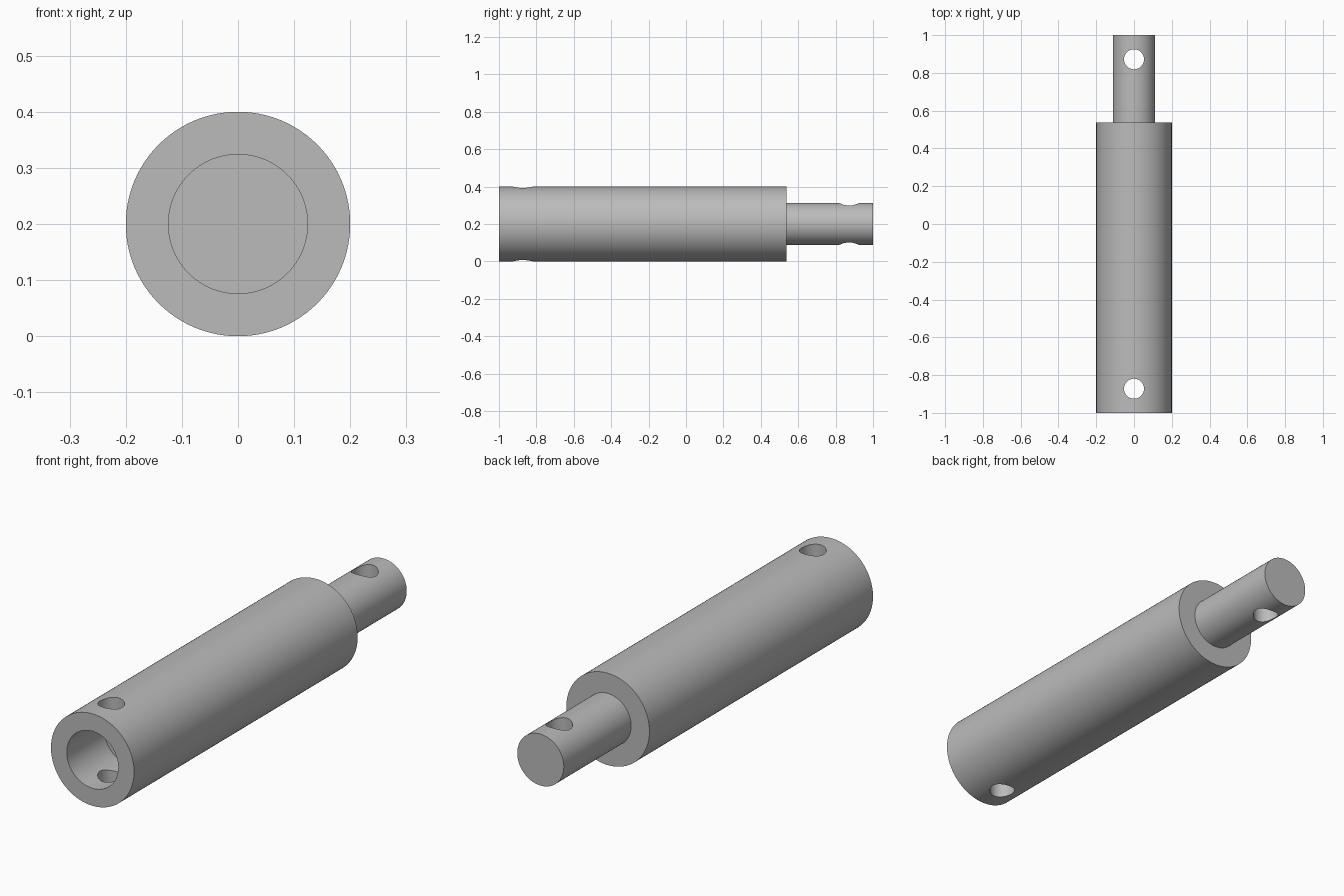
import bpy, bmesh, math
from mathutils import Vector, Matrix

cube = bpy.data.objects.get("Cube")
if cube:
    bpy.data.objects.remove(cube, do_unlink=True)

AXIS_Z = 0.2
BODY_R, STUB_R, BORE_R, PIN_R = 0.2, 0.112, 0.124, 0.053
SHOULDER_Y, BORE_END_Y, PIN_Y = 0.537, -0.742, 0.872

steel = bpy.data.materials.new("grey steel")
steel.use_nodes = True
grey = (0.5, 0.5, 0.5, 1)
steel.diffuse_color = grey
steel.node_tree.nodes["Principled BSDF"].inputs["Base Color"].default_value = grey


def add_object(name, bm):
    mesh = bpy.data.meshes.new(name)
    bmesh.ops.recalc_face_normals(bm, faces=bm.faces)
    bm.to_mesh(mesh)
    bm.free()
    mesh.materials.append(steel)
    obj = bpy.data.objects.new(name, mesh)
    bpy.context.collection.objects.link(obj)
    return obj


def lathe(name, profile, steps=96):
    """Turn a (radius, y) profile around the long axis."""
    bm = bmesh.new()
    verts = [bm.verts.new((r, y, AXIS_Z)) for r, y in profile]
    edges = [bm.edges.new(pair) for pair in zip(verts, verts[1:])]
    bmesh.ops.spin(bm, geom=verts + edges, cent=(0, 0, AXIS_Z), axis=(0, 1, 0),
                   angle=math.tau, steps=steps)
    bmesh.ops.remove_doubles(bm, verts=bm.verts, dist=1e-5)
    return add_object(name, bm)


# Turned shaft: blind bore at the front, shoulder and reduced stub at the back
shaft = lathe("shaft", [
    (0, BORE_END_Y), (BORE_R, BORE_END_Y), (BORE_R, -1), (BODY_R, -1),
    (BODY_R, BORE_END_Y), (BODY_R, SHOULDER_Y), (STUB_R, SHOULDER_Y),
    (STUB_R, 0.78), (STUB_R, 1), (0, 1)])

# Vertical pin holes through the socket and the stub
for name, y in (("socket_pin_cutter", -PIN_Y), ("stub_pin_cutter", PIN_Y)):
    bm = bmesh.new()
    bmesh.ops.create_cone(bm, cap_ends=True, segments=64, radius1=PIN_R, radius2=PIN_R,
                          depth=1, matrix=Matrix.Translation(Vector((0, y, AXIS_Z))))
    cutter = add_object(name, bm)
    cutter.hide_render = True
    cut = shaft.modifiers.new("pin_hole", 'BOOLEAN')
    cut.operation = 'DIFFERENCE'
    cut.solver = 'EXACT'
    cut.object = cutter
    bpy.context.view_layer.objects.active = shaft
    bpy.ops.object.modifier_apply(modifier=cut.name)
    bpy.data.objects.remove(cutter, do_unlink=True)

# Smooth cylinders with crisp rims
bpy.ops.object.select_all(action='DESELECT')
shaft.select_set(True)
bpy.context.view_layer.objects.active = shaft
bpy.ops.object.shade_smooth_by_angle(angle=math.radians(30))
